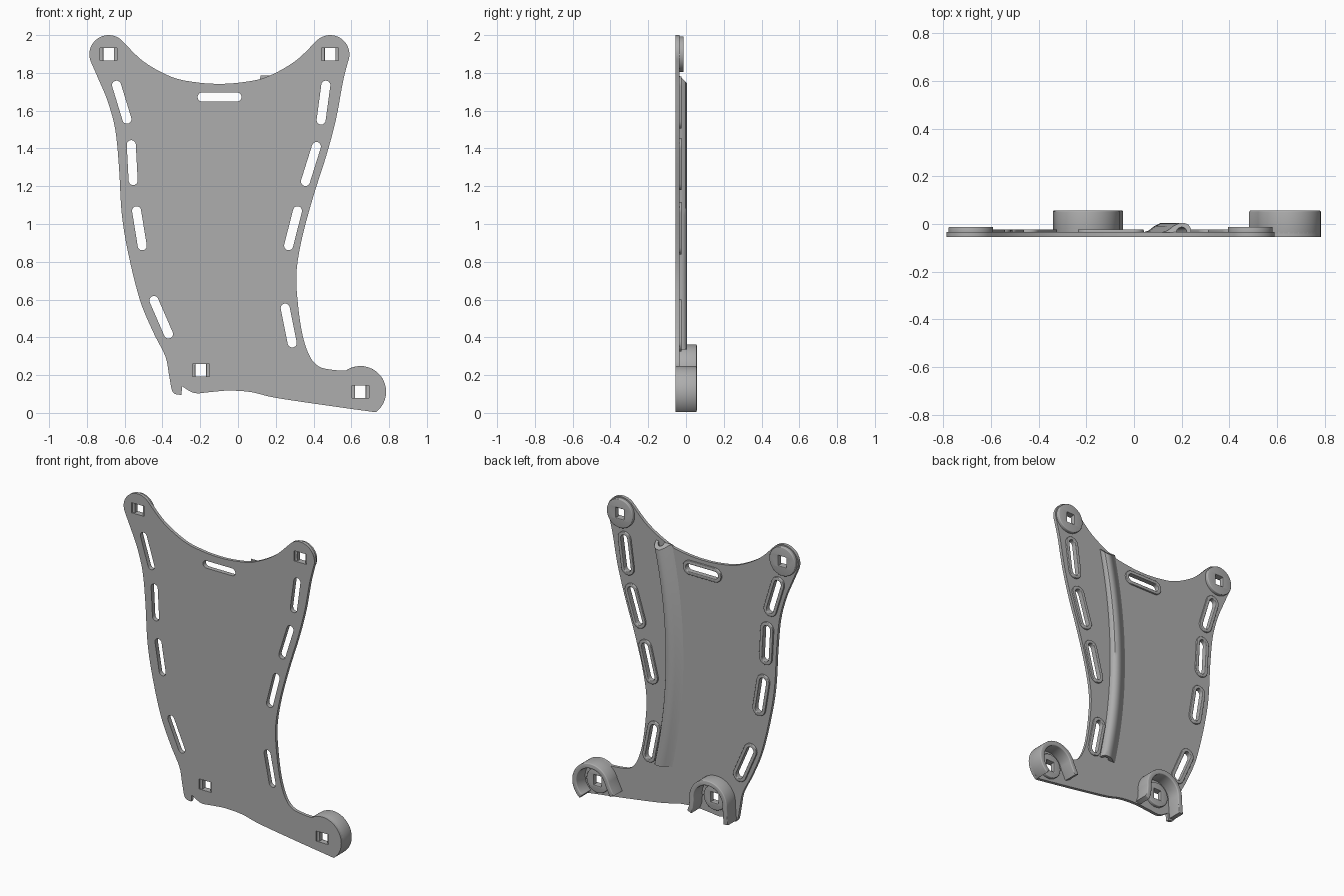
import bpy, bmesh, math
from mathutils import Vector

cube = bpy.data.objects.get("Cube")
if cube:
    bpy.data.objects.remove(cube, do_unlink=True)

grey = bpy.data.materials.new("plain grey")
grey.use_nodes = True
grey.diffuse_color = (0.42, 0.42, 0.42, 1)
grey.node_tree.nodes["Principled BSDF"].inputs["Base Color"].default_value = grey.diffuse_color

FRONT, BACK = -0.055, -0.034


def finish(name, bm):
    """Turn a bmesh into a shaded, coloured object."""
    bmesh.ops.remove_doubles(bm, verts=bm.verts, dist=0.0002)
    bmesh.ops.recalc_face_normals(bm, faces=bm.faces)
    mesh = bpy.data.meshes.new(name)
    bm.to_mesh(mesh)
    bm.free()
    mesh.materials.clear()
    mesh.materials.append(grey)
    obj = bpy.data.objects.new(name, mesh)
    bpy.context.collection.objects.link(obj)
    bpy.ops.object.select_all(action="DESELECT")
    obj.select_set(True)
    bpy.context.view_layer.objects.active = obj
    bpy.ops.object.shade_smooth_by_angle(angle=math.radians(35))
    return obj


def sheet(name, loops, y0, y1, bevel=0.0):
    """Extrude closed outlines in x and z, inner loops becoming holes."""
    curve = bpy.data.curves.new(name + " outline", "CURVE")
    curve.dimensions = "2D"
    curve.fill_mode = "BOTH"
    curve.extrude = (y1 - y0) / 2 - bevel
    curve.bevel_depth = bevel
    curve.bevel_resolution = 2
    curve.offset = -bevel
    for loop in loops:
        spline = curve.splines.new("POLY")
        spline.points.add(len(loop) - 1)
        for point, (x, z) in zip(spline.points, loop):
            point.co = (x, z, 0, 1)
        spline.use_cyclic_u = True
    helper = bpy.data.objects.new(name + " helper", curve)
    bpy.context.collection.objects.link(helper)
    graph = bpy.context.evaluated_depsgraph_get()
    mesh = bpy.data.meshes.new_from_object(helper.evaluated_get(graph))
    bpy.data.objects.remove(helper, do_unlink=True)
    bm = bmesh.new()
    bm.from_mesh(mesh)
    bpy.data.meshes.remove(mesh)
    for v in bm.verts:
        x, z, depth = v.co
        v.co = (x, (y0 + y1) / 2 - depth, z)
    return finish(name, bm)


def arc(centre, radius, start, end, steps=20):
    angles = [math.radians(start + (end - start) * i / steps) for i in range(steps + 1)]
    return [(centre[0] + radius * math.cos(a), centre[1] + radius * math.sin(a)) for a in angles]


def circle(centre, radius):
    return arc(centre, radius, 0, 360, 40)[:-1]


def rectangle(centre, width, height):
    return [(centre[0] + sx * width / 2, centre[1] + sz * height / 2)
            for sx, sz in ((-1, -1), (1, -1), (1, 1), (-1, 1))]


def capsule(a, b, radius):
    angle = math.degrees(math.atan2(b[1] - a[1], b[0] - a[0]))
    return arc(b, radius, angle - 90, angle + 90, 10) + arc(a, radius, angle + 90, angle + 270, 10)


def smooth(points, steps=5):
    """Spline through the points."""
    p = [Vector(q) for q in [points[0]] + list(points) + [points[-1]]]
    out = []
    for a, b, c, d in zip(p, p[1:], p[2:], p[3:]):
        for i in range(steps):
            t = i / steps
            out.append(tuple(b + (c - a) * t / 2 + (2 * a - 5 * b + 4 * c - d) * t * t / 2
                             + (3 * b - a - 3 * c + d) * t ** 3 / 2))
    return out + [tuple(points[-1])]


def band(path, width):
    """Closed outline of a strip following a path."""
    sides = ([], [])
    for i, p in enumerate(path):
        along = Vector(path[min(i + 1, len(path) - 1)]) - Vector(path[max(i - 1, 0)])
        normal = Vector((-along.y, along.x)).normalized() * width / 2
        sides[0].append(tuple(Vector(p) + normal))
        sides[1].append(tuple(Vector(p) - normal))
    return sides[0] + sides[1][::-1]


# Mounting points
top_right, top_left = (-0.685, 1.898), (0.488, 1.898)
low_right, low_left = (-0.197, 0.226), (0.648, 0.112)
mounts = {"top_right": top_right, "top_left": top_left,
          "low_right": low_right, "low_left": low_left}

# Plate outline
ear_right = arc(top_right, 0.102, 205, 45)
ear_left = arc(top_left, 0.102, 135, -22)
foot = arc(low_left, 0.136, 125, -53)
scoop = [(-0.5, 1.86), (-0.35, 1.778), (-0.22, 1.75), (-0.1, 1.742),
         (0.02, 1.75), (0.15, 1.778), (0.3, 1.86)]
left_side = [(0.555, 1.75), (0.52, 1.56), (0.47, 1.37), (0.4, 1.15), (0.34, 0.93), (0.31, 0.75),
             (0.315, 0.6), (0.34, 0.42), (0.38, 0.3), (0.43, 0.245), (0.5, 0.228)]
bottom = [(0.5, 0.035), (0.2, 0.08), (0.07, 0.11), (-0.05, 0.118),
          (-0.15, 0.11), (-0.23, 0.105), (-0.295, 0.14)]
right_side = [(-0.3, 0.095), (-0.345, 0.11), (-0.365, 0.2), (-0.385, 0.3), (-0.45, 0.43),
              (-0.52, 0.6), (-0.58, 0.84), (-0.615, 1.05), (-0.63, 1.3), (-0.65, 1.5),
              (-0.69, 1.65), (-0.74, 1.77)]
outline = (ear_right + smooth([ear_right[-1]] + scoop + [ear_left[0]])[1:-1]
           + ear_left + smooth([ear_left[-1]] + left_side + [foot[0]])[1:-1]
           + foot + smooth([foot[-1]] + bottom)[1:]
           + smooth(right_side + [ear_right[0]])[:-1])

# Strap slots as pairs of end centres
slots = [((-0.643, 1.735), (-0.588, 1.555)), ((-0.565, 1.42), (-0.555, 1.23)),
         ((-0.537, 1.07), (-0.507, 0.885)), ((-0.445, 0.595), (-0.368, 0.418)),
         ((-0.19, 1.672), (-0.005, 1.672)), ((0.465, 1.735), (0.44, 1.55)),
         ((0.415, 1.41), (0.357, 1.225)), ((0.315, 1.07), (0.268, 0.885)),
         ((0.25, 0.555), (0.287, 0.37))]

# Main plate with slots and front recesses
holes = [capsule(a, b, 0.024) for a, b in slots]
holes += [rectangle(c, 0.09, 0.066) for c in mounts.values()]
sheet("back_plate", [outline] + holes, FRONT, BACK)

# Raised rims around the slots
for i, (a, b) in enumerate(slots):
    sheet(f"slot_rim_{i + 1}", [capsule(a, b, 0.046), capsule(a, b, 0.024)],
          BACK - 0.012, BACK + 0.011, 0.004)

# Round bosses with square bolt holes
for name, centre in mounts.items():
    radius = 0.094 if name.startswith("top") else 0.08
    sheet(name + "_boss", [circle(centre, radius), rectangle(centre, 0.056, 0.066)],
          BACK - 0.012, -0.012, 0.005)

# Open cups around the lower bosses
left_path = arc(low_left, 0.12, -53, 165, 36) + [(0.513, 0.105), (0.498, 0.075)]
right_path = [(-0.06, 0.125), (-0.074, 0.16)] + arc(low_right, 0.12, -8, 185, 36) + [(-0.325, 0.11)]
for name, path in (("low_left_cup", left_path), ("low_right_cup", right_path)):
    sheet(name, [band(path, 0.032)], FRONT + 0.01, 0.057, 0.006)

# Curved hollow channel along the back
section = [(0.04, 0), (0.038, 0.018), (0.028, 0.033), (0.01, 0.04), (-0.012, 0.038),
           (-0.035, 0.026), (-0.058, 0.008), (-0.08, 0)]
section += [(-x, h) for x, h in arc((0, 0), 0.022, 0, 180, 8)]
bm = bmesh.new()
rings = []
COUNT = 32
for i in range(COUNT + 1):
    t = i / COUNT
    x = 0.12 + 0.08 * (2 * t - 1) ** 2
    z = 0.335 + 1.45 * t
    rings.append([bm.verts.new((x + dx, BACK - 0.001 + h, z - h * t)) for dx, h in section])
for low, high in zip(rings, rings[1:]):
    for j in range(len(section)):
        k = (j + 1) % len(section)
        bm.faces.new((low[j], low[k], high[k], high[j]))
bm.faces.new(rings[0])
bm.faces.new(rings[-1])
finish("cable_channel", bm)
